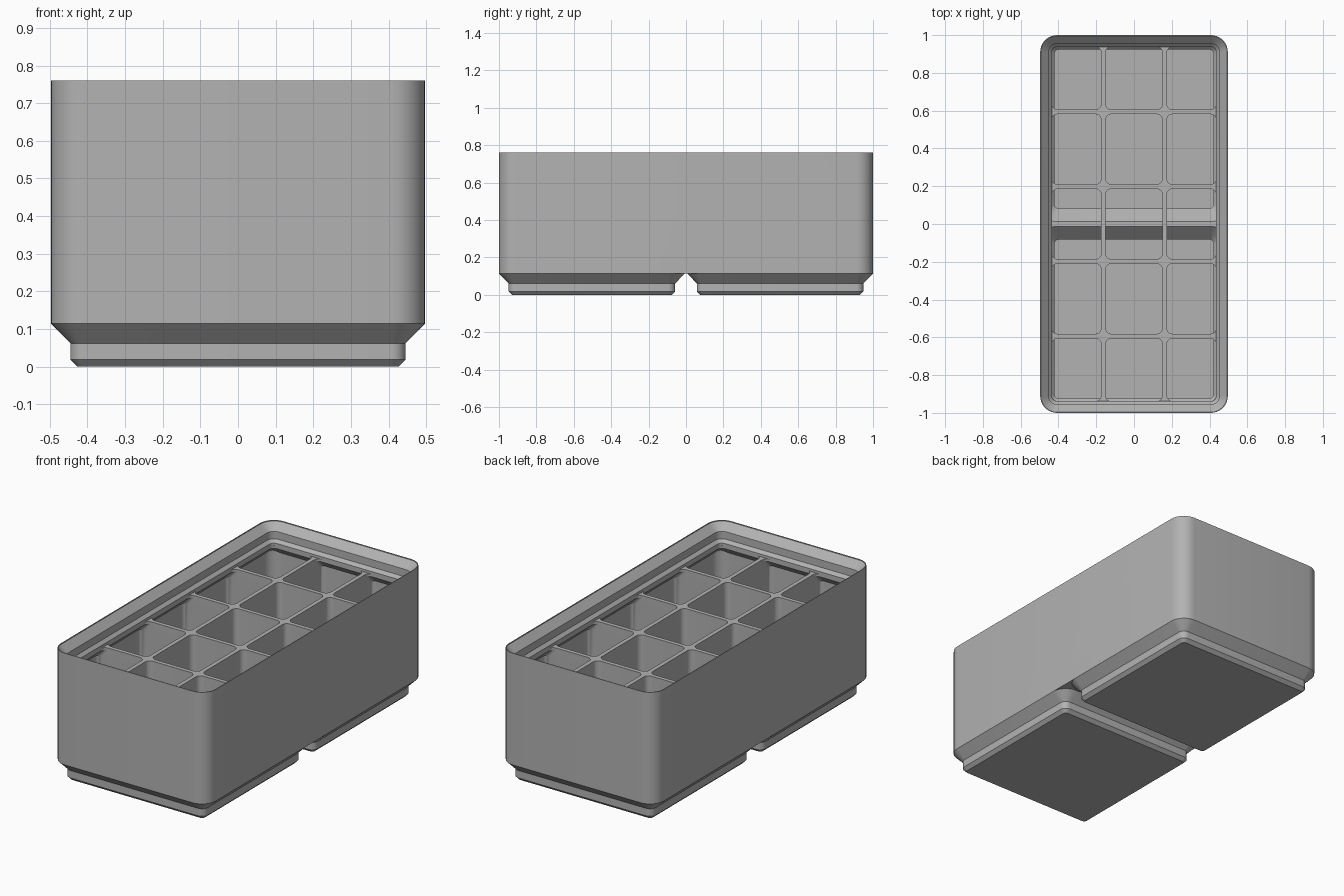
import bpy, bmesh, math

cube = bpy.data.objects.get("Cube")
if cube:
    bpy.data.objects.remove(cube, do_unlink=True)

HX, HY = 0.497, 1.0        # outer half sizes
FOOT_Y = 0.503             # foot centre
RADIUS, WALL, LIP = 0.09, 0.023, 0.062
FLOOR, BASE, DIV_TOP, TOP = 0.03, 0.114, 0.64, 0.76

grey = bpy.data.materials.new("light grey")
grey.use_nodes = True
colour = (0.45, 0.45, 0.45, 1)
grey.diffuse_color = colour
grey.node_tree.nodes["Principled BSDF"].inputs["Base Color"].default_value = colour


def rounded(x0, x1, y0, y1, r, z, seg=8):
    """Rounded rectangle as a list of points."""
    pts = []
    corners = [(x1 - r, y1 - r), (x0 + r, y1 - r), (x0 + r, y0 + r), (x1 - r, y0 + r)]
    for q, (cx, cy) in enumerate(corners):
        for i in range(seg + 1):
            a = math.pi / 2 * (q + i / seg)
            pts.append((cx + r * math.cos(a), cy + r * math.sin(a), z))
    return pts


def centred(hx, hy, r, z, cy=0):
    return rounded(-hx, hx, cy - hy, cy + hy, r, z)


def inset(d, z):
    """Body outline shrunk by d."""
    return centred(HX - d, HY - d, RADIUS - d, z)


def loft(bm, rings):
    """Closed solid through a stack of rings."""
    loops = [[bm.verts.new(p) for p in ring] for ring in rings]
    n = len(loops[0])
    for a, b in zip(loops, loops[1:]):
        for i in range(n):
            j = (i + 1) % n
            bm.faces.new((a[i], a[j], b[j], b[i]))
    bm.faces.new(loops[0][::-1])
    bm.faces.new(loops[-1])


def solid(name, *stacks):
    bm = bmesh.new()
    for rings in stacks:
        loft(bm, rings)
    bmesh.ops.recalc_face_normals(bm, faces=bm.faces)
    mesh = bpy.data.meshes.new(name)
    bm.to_mesh(mesh)
    bm.free()
    ob = bpy.data.objects.new(name, mesh)
    bpy.context.collection.objects.link(ob)
    mesh.materials.append(grey)
    return ob


def combine(target, other, operation):
    """Apply a boolean and drop the helper."""
    mod = target.modifiers.new("cut", 'BOOLEAN')
    mod.operation, mod.object, mod.solver = operation, other, 'EXACT'
    bpy.context.view_layer.objects.active = target
    bpy.ops.object.modifier_apply(modifier=mod.name)
    bpy.data.objects.remove(other, do_unlink=True)


# Outer body and the two stepped feet
bin_body = solid("divided_bin", [inset(0, BASE), inset(0, TOP)])
foot_profile = [(0.4265, 0.019, 0), (0.4455, 0.038, 0.019), (0.4455, 0.038, 0.062),
                (0.497, RADIUS, BASE), (0.45, 0.05, 0.135)]
for side in (-1, 1):
    foot = solid("foot", [centred(h, h, r, z, side * FOOT_Y) for h, r, z in foot_profile])
    combine(bin_body, foot, 'UNION')

# Interior volume: straight walls above, hollow feet below
cavity = solid("cavity", [inset(WALL, 0.143), inset(WALL, 0.66)])
hollow_profile = [(0.42, 0.02, FLOOR), (0.42, 0.02, 0.073),
                  (0.49, 0.08, 0.143), (0.49, 0.08, 0.17)]
for side in (-1, 1):
    hollow = solid("hollow", [centred(h, h, r, z, side * FOOT_Y) for h, r, z in hollow_profile])
    combine(cavity, hollow, 'UNION')

# Three by five rounded cells, narrowed under the lip
COLS, ROWS, GAP, FILLET = 3, 5, 0.024, 0.03
cell_w = (2 * (HX - WALL) + GAP) / COLS
cell_d = (2 * (HY - WALL) + GAP) / ROWS
stacks = []
for c in range(COLS):
    for r in range(ROWS):
        x0 = -(HX - WALL) + c * cell_w
        y0 = -(HY - WALL) + r * cell_d
        rings = []
        for d, z in ((WALL, 0.01), (WALL, 0.585), (LIP, 0.625), (LIP, 0.65)):
            lx, ly = HX - d, HY - d
            rings.append(rounded(max(x0, -lx), min(x0 + cell_w - GAP, lx),
                                 max(y0, -ly), min(y0 + cell_d - GAP, ly), FILLET, z))
        stacks.append(rings)
combine(cavity, solid("cells", *stacks), 'INTERSECT')
combine(bin_body, cavity, 'DIFFERENCE')

# Stepped stacking lip
lip_profile = [(LIP, DIV_TOP), (LIP, 0.655), (0.045, 0.672), (0.045, 0.715),
               (0.004, 0.756), (0.004, 0.78)]
combine(bin_body, solid("lip", [inset(d, z) for d, z in lip_profile]), 'DIFFERENCE')

bpy.ops.object.select_all(action='DESELECT')
bin_body.select_set(True)
bpy.context.view_layer.objects.active = bin_body
bpy.ops.object.shade_smooth_by_angle(angle=math.radians(30))
